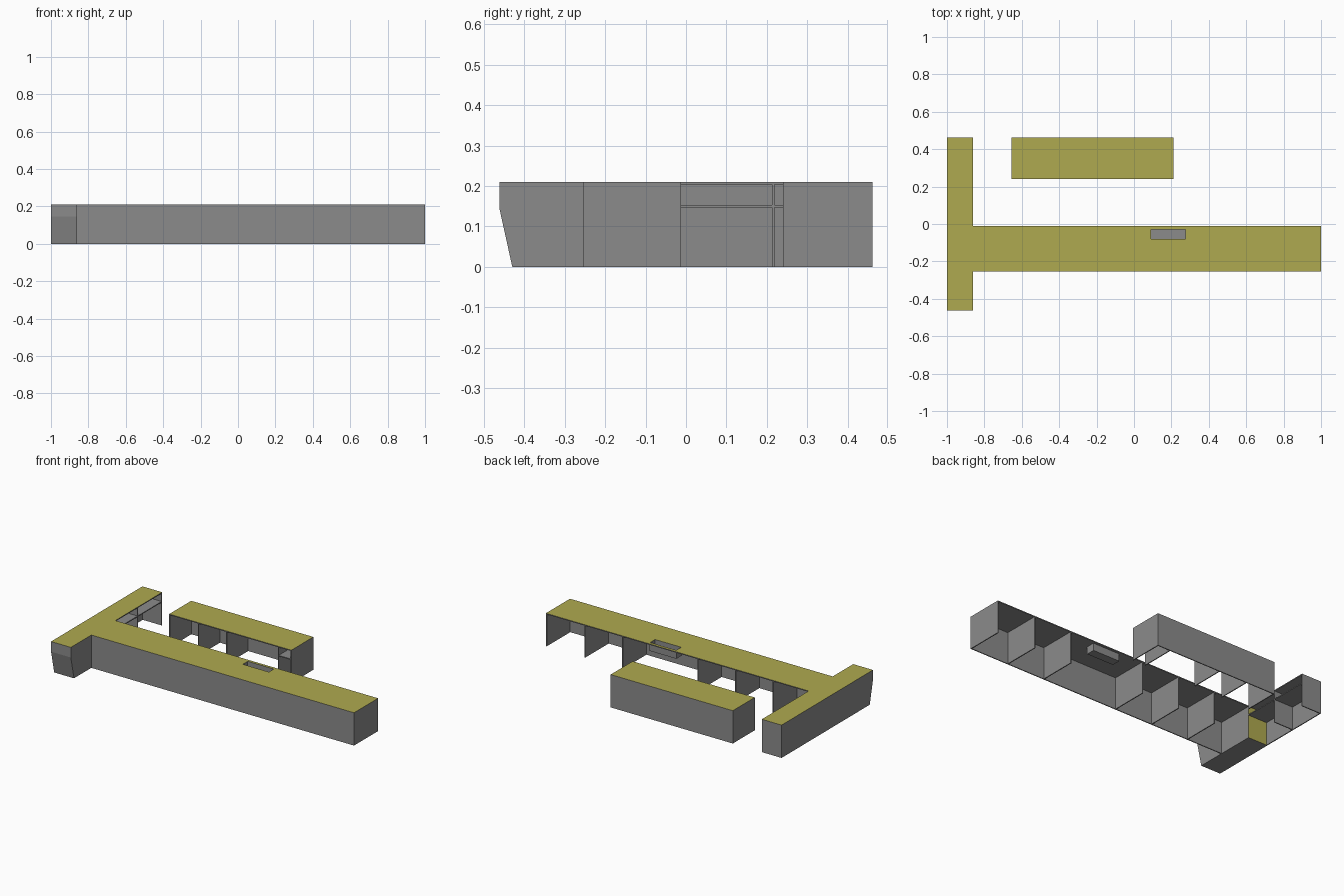
import bpy
import bmesh

if "Cube" in bpy.data.objects:
    bpy.data.objects.remove(bpy.data.objects["Cube"])

H = 0.21   # counter height
T = 0.006  # board thickness


def material(name, color):
    m = bpy.data.materials.new(name)
    m.use_nodes = True
    m.diffuse_color = color
    m.node_tree.nodes["Principled BSDF"].inputs["Base Color"].default_value = color
    return m


GREY = material("cabinet grey", (0.26, 0.26, 0.26, 1))
OLIVE = material("worktop olive", (0.43, 0.40, 0.08, 1))


def add_box(bm, x0, x1, y0, y1, z0, z1):
    prism(bm, [(y0, z0), (y1, z0), (y1, z1), (y0, z1)], x0, x1)


def prism(bm, profile, x0, x1):
    """Extrude a side profile (y, z) along x."""
    face = bm.faces.new([bm.verts.new((x0, y, z)) for y, z in profile])
    out = bmesh.ops.extrude_face_region(bm, geom=[face])["geom"]
    verts = [v for v in out if isinstance(v, bmesh.types.BMVert)]
    bmesh.ops.translate(bm, verts=verts, vec=(x1 - x0, 0, 0))


def finish(name, bm, is_olive=lambda f: False):
    bmesh.ops.recalc_face_normals(bm, faces=bm.faces[:])
    for f in bm.faces:
        f.material_index = int(is_olive(f))
    mesh = bpy.data.meshes.new(name)
    bm.to_mesh(mesh)
    bm.free()
    mesh.materials.append(GREY)
    mesh.materials.append(OLIVE)
    obj = bpy.data.objects.new(name, mesh)
    bpy.context.collection.objects.link(obj)
    return obj


def boards(name, boxes, is_olive=lambda f: False):
    bm = bmesh.new()
    for b in boxes:
        add_box(bm, *b)
    return finish(name, bm, is_olive)


def top_face(f):
    return f.normal.z > 0.9


# Long counter: worktop with a sink opening
X0, X1, Y0, Y1 = -0.86, 1.0, -0.255, -0.012
SX0, SX1, SY0, SY1 = 0.09, 0.275, -0.08, -0.03
boards("long_worktop", [
    (X0, SX0, Y0, Y1, H - T, H),
    (SX1, X1, Y0, Y1, H - T, H),
    (SX0, SX1, Y0, SY0, H - T, H),
    (SX0, SX1, SY1, Y1, H - T, H)], top_face)
boards("long_front_panel", [(X0, X1, Y0, Y0 + T, 0, H - T)])
boards("long_end_panel", [(X1 - T, X1, Y0 + T, Y1, 0, H - T)])
boards("long_dividers", [(x - T / 2, x + T / 2, Y0 + T, Y1, 0, H - T)
                         for x in (0.725, 0.458, -0.075, -0.342, -0.608)])

# Sink basin hanging below the worktop
B, W = 0.16, 0.003
boards("sink_basin", [
    (SX0 - W, SX1 + W, SY0 - W, SY1 + W, B - W, B),
    (SX0 - W, SX0, SY0 - W, SY1 + W, B, H - W),
    (SX1, SX1 + W, SY0 - W, SY1 + W, B, H - W),
    (SX0, SX1, SY0 - W, SY0, B, H - W),
    (SX0, SX1, SY1, SY1 + W, B, H - W)])

# Closed corner block with a toe slope at its front
bm = bmesh.new()
prism(bm, [(-0.43, 0), (Y1, 0), (Y1, H), (-0.462, H), (-0.462, 0.145)], -1, X0)
finish("corner_block", bm, lambda f: top_face(f) or f.normal.y > 0.9)

# Open side cabinet running back from the corner
BACK = 0.462
MID = 0.216
boards("side_worktop", [(-1, X0, Y1, BACK, H - T, H)], top_face)
boards("side_back_panel", [(-1, -1 + T, Y1, BACK, 0, H - T)])
boards("side_end_panel", [(-1 + T, X0, BACK - T, BACK, 0, H - T)])
boards("side_divider", [(-1 + T, X0, MID - T / 2, MID + T / 2, 0, H - T)])
boards("side_shelves", [(-1 + T, X0, a, b, 0.147, 0.153)
                        for a, b in ((Y1, MID - T / 2), (MID + T / 2, BACK - T))])

# Separate island counter, open at its front
IX0, IX1, IY = -0.655, 0.21, 0.24
boards("island_worktop", [(IX0, IX1, IY, BACK, H - T, H)], top_face)
boards("island_back_panel", [(IX0, IX1, BACK - T, BACK, 0, H - T)])
boards("island_end_panels", [(x, x + T, IY, BACK - T, 0, H - T)
                             for x in (IX0, IX1 - T)])
boards("island_dividers", [(x - T / 2, x + T / 2, IY, BACK - T, 0, H - T)
                           for x in (-0.45, -0.25, 0.117)])
boards("island_shelf", [(0.12, IX1 - T, IY, BACK - T, 0.147, 0.153)])
